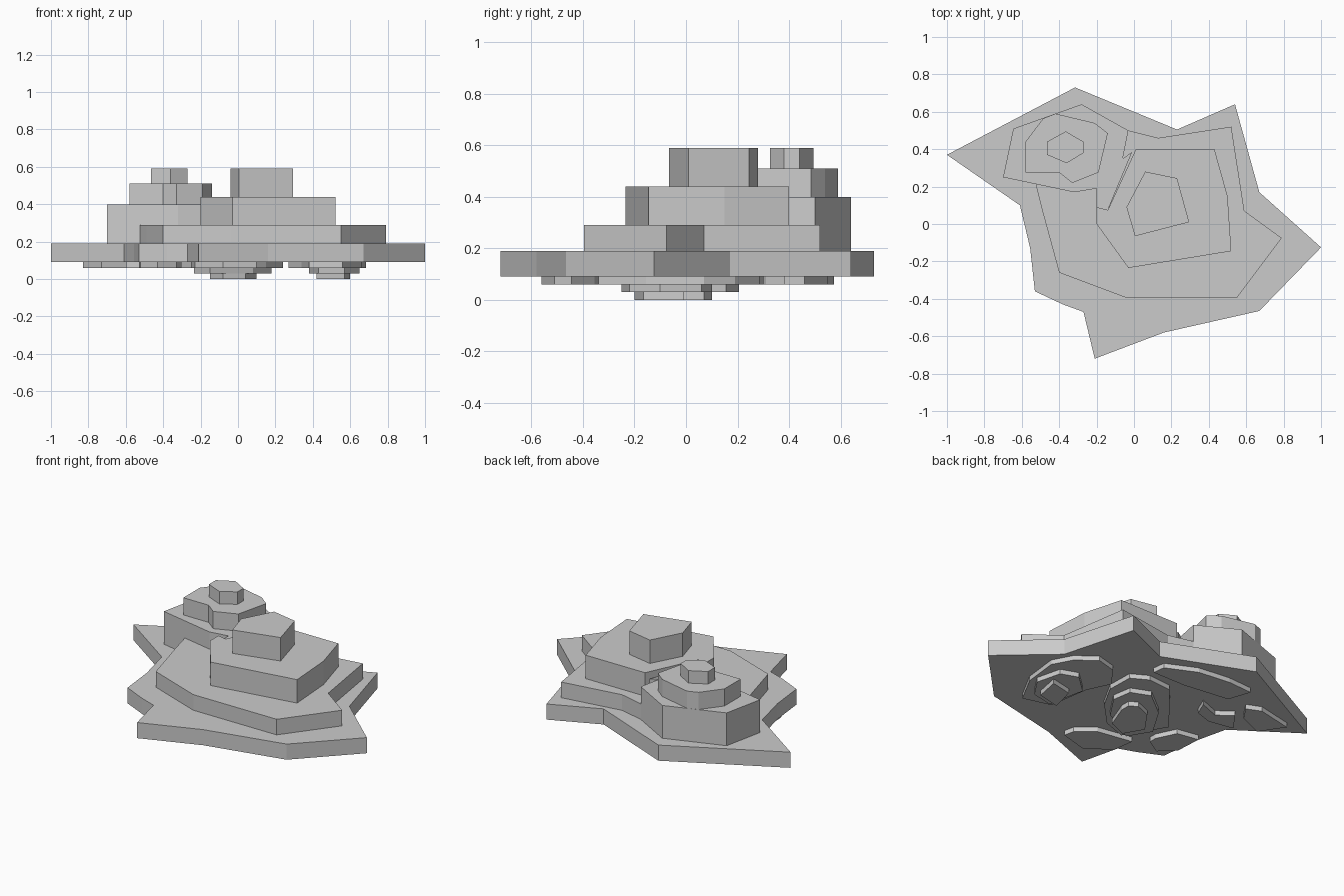
import bpy, bmesh


def slab(name, z0, z1, outline):
    """Vertical-sided terrace from a top-view outline."""
    bm = bmesh.new()
    face = bm.faces.new([bm.verts.new((x, y, z0)) for x, y in outline])
    ext = bmesh.ops.extrude_face_region(bm, geom=[face], use_keep_orig=True)
    for v in ext["geom"]:
        if isinstance(v, bmesh.types.BMVert):
            v.co.z = z1
    bmesh.ops.recalc_face_normals(bm, faces=bm.faces[:])
    mesh = bpy.data.meshes.new(name)
    bm.to_mesh(mesh)
    bm.free()
    bpy.context.collection.objects.link(bpy.data.objects.new(name, mesh))


# Wide star-like base plate
slab("base_plate", 0.09, 0.19, [
    (-1, .37), (-.61, .10), (-.555, -.13), (-.53, -.36), (-.38, -.43),
    (-.27, -.47), (-.21, -.72), (.16, -.58), (.67, -.465), (1, -.125),
    (.67, .17), (.54, .64), (.23, .505), (-.315, .73)])

# Main hill terraces
slab("main_hill_lower", 0.19, 0.29, [
    (-.525, .21), (-.49, .07), (-.40, -.26), (-.04, -.395), (.55, -.395),
    (.79, -.075), (.59, .07), (.52, .52), (.13, .46), (-.03, .50), (-.3, .4)])
slab("main_hill_middle", 0.29, 0.44, [
    (-.20, 0), (-.03, -.235), (.52, -.145), (.50, .15), (.43, .40),
    (.01, .40), (-.14, .075), (-.20, .09)])
slab("main_hill_top", 0.44, 0.59, [
    (.06, .28), (-.04, .09), (.005, -.065), (.295, .01), (.23, .245)])

# Smaller hill terraces
slab("small_hill_lower", 0.19, 0.40, [
    (-.70, .25), (-.32, .17), (-.20, .19), (-.20, .09), (-.14, .075),
    (-.01, .385), (-.06, .35), (-.03, .50), (-.28, .64), (-.645, .51)])
slab("small_hill_middle", 0.40, 0.51, [
    (-.58, .275), (-.40, .275), (-.33, .22), (-.19, .275), (-.14, .485),
    (-.21, .54), (-.42, .59), (-.485, .565), (-.58, .44)])
slab("small_hill_top", 0.51, 0.59, [
    (-.465, .44), (-.465, .37), (-.36, .325), (-.27, .38), (-.27, .44), (-.365, .495)])

# Shallow stepped pads on the underside
slab("right_pad_1", 0.06, 0.09, [
    (.56, -.34), (.66, -.155), (.685, .07), (.62, .19), (.50, .285),
    (.37, .25), (.27, .12), (.34, -.03), (.38, -.29)])
slab("right_pad_2", 0.03, 0.06, [
    (.57, -.22), (.65, -.10), (.61, .06), (.50, .10), (.38, -.01), (.43, -.25)])
slab("right_pad_3", 0.0, 0.03, [
    (.57, -.165), (.60, -.01), (.46, -.04), (.42, -.2)])
slab("centre_pad_1", 0.06, 0.09, [
    (.15, -.09), (.24, .07), (.235, .24), (.13, .30), (-.03, .285),
    (-.12, .18), (-.305, -.05), (-.155, -.30), (0, -.245)])
slab("centre_pad_2", 0.03, 0.06, [
    (.08, -.12), (.18, .03), (.16, .155), (.04, .205), (-.12, .08),
    (-.235, -.11), (-.15, -.25)])
slab("centre_pad_3", 0.0, 0.03, [
    (.10, .01), (.10, .07), (.05, .10), (-.05, .06), (-.15, -.08),
    (-.08, -.2), (.04, -.15)])
slab("back_pad", 0.06, 0.09, [
    (.17, .38), (.16, .46), (-.03, .55), (-.24, .575), (-.41, .565),
    (-.36, .42), (-.06, .38)])
slab("left_pad_inner", 0.06, 0.09, [
    (-.33, .185), (-.29, .28), (-.42, .23), (-.515, .30), (-.60, .18), (-.44, .15)])
slab("left_pad_outer", 0.06, 0.09, [
    (-.57, .31), (-.51, .40), (-.60, .44), (-.83, .39), (-.73, .24)])
slab("front_pad", 0.06, 0.09, [
    (.10, -.51), (.085, -.445), (-.02, -.355), (-.25, -.315), (-.23, -.455), (-.08, -.56)])
slab("front_left_pad", 0.06, 0.09, [
    (-.33, -.25), (-.33, -.20), (-.39, -.075), (-.53, -.05), (-.52, -.225), (-.43, -.31)])
